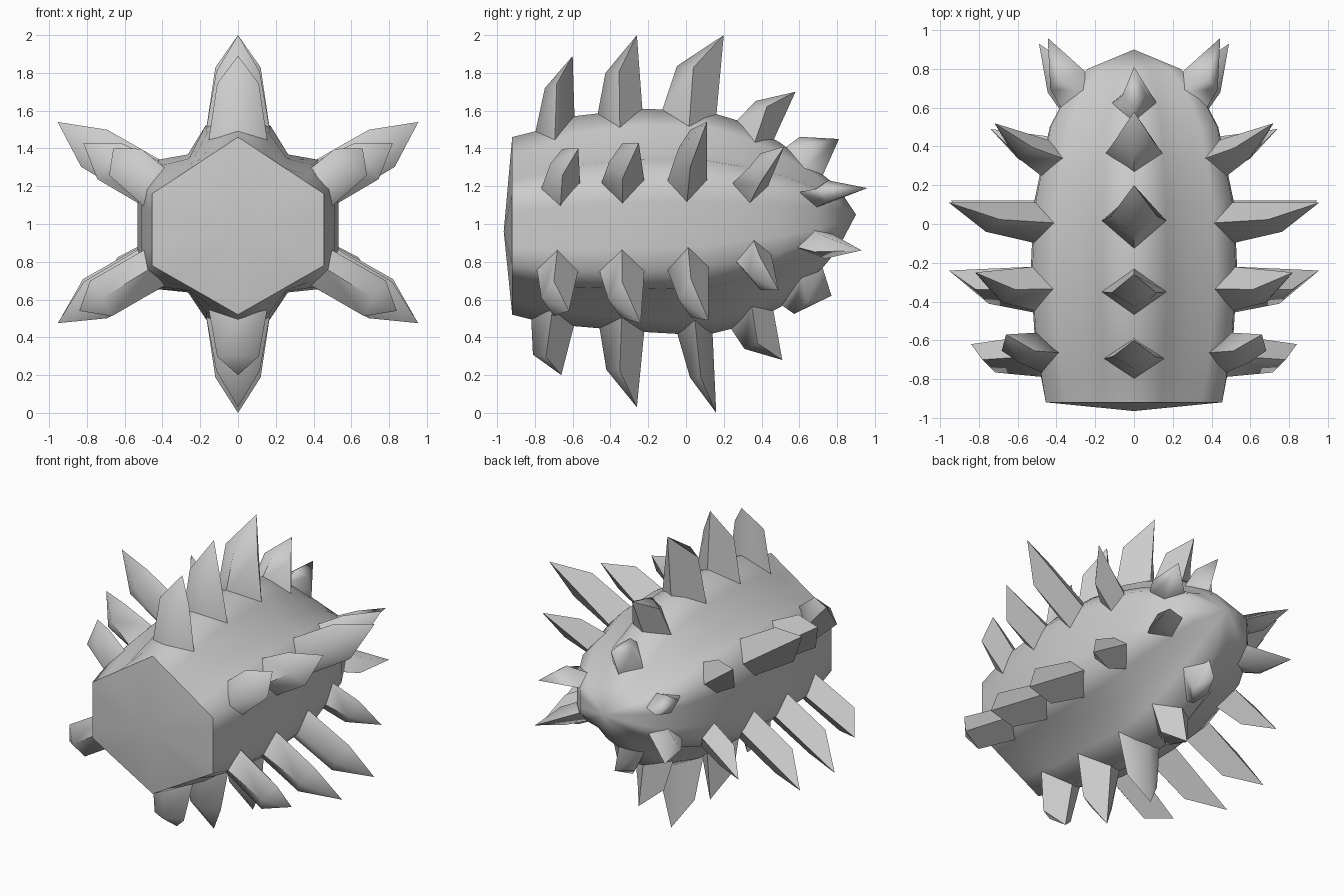
import bpy, math
from mathutils import Vector

if "Cube" in bpy.data.objects:
    bpy.data.objects.remove(bpy.data.objects["Cube"])

# Body stations: y, top z, bottom z, side half width, corner half height, centre z, lobe strength
STATIONS = [
    (-0.92, 1.46, 0.52, 0.455, 0.19, 0.97, 0.0),
    (-0.80, 1.49, 0.49, 0.475, 0.21, 0.97, 0.3),
    (-0.60, 1.57, 0.46, 0.505, 0.23, 0.98, 0.8),
    (-0.25, 1.61, 0.43, 0.525, 0.24, 0.99, 1.0),
    (0.10, 1.60, 0.41, 0.510, 0.23, 1.00, 1.0),
    (0.30, 1.54, 0.46, 0.470, 0.20, 1.01, 0.8),
    (0.50, 1.43, 0.56, 0.430, 0.17, 1.02, 0.6),
    (0.70, 1.28, 0.74, 0.330, 0.12, 1.03, 0.3),
    (0.80, 1.20, 0.86, 0.240, 0.08, 1.04, 0.0),
]
R = 24


def station(y):
    for a, b in zip(STATIONS, STATIONS[1:]):
        if y <= b[0]:
            t = (y - a[0]) / (b[0] - a[0])
            return [p + (q - p) * t for p, q in zip(a, b)]
    return STATIONS[-1]


# Cross-section: per ridge a crest, its flank, a valley and the next ridge's flank
def ring(y):
    y, zt, zb, x, h, c, d = station(y)
    crest = [Vector(p) for p in ((0, y, zt), (x, y, c + h), (x, y, c - h),
                                 (0, y, zb), (-x, y, c - h), (-x, y, c + h))]
    out = []
    for k in range(6):
        a, b = crest[k], crest[(k + 1) % 6]
        ts, push = (0.31, 0.55, 0.76), (0.03, -0.04, 0.03)
        if k in (1, 4):
            ts, push = (0.25, 0.5, 0.75), (0.008, 0.008, 0.008)
        elif k in (2, 5):
            ts = (0.24, 0.45, 0.69)
        out.append(a)
        for t, p in zip(ts, push):
            m = a.lerp(b, t)
            out.append(m + (m - Vector((0, y, c))).normalized() * p * d)
    return out


def make(name, verts, faces, angle, mirror=False):
    me = bpy.data.meshes.new(name)
    me.from_pydata(verts, [], faces)
    ob = bpy.data.objects.new(name, me)
    bpy.context.collection.objects.link(ob)
    bpy.ops.object.select_all(action='DESELECT')
    ob.select_set(True)
    bpy.context.view_layer.objects.active = ob
    bpy.ops.object.mode_set(mode='EDIT')
    bpy.ops.mesh.select_all(action='SELECT')
    bpy.ops.mesh.normals_make_consistent(inside=False)
    bpy.ops.object.mode_set(mode='OBJECT')
    bpy.ops.object.shade_smooth_by_angle(angle=math.radians(angle))
    if mirror:
        ob.modifiers.new("Mirror", 'MIRROR').use_mirror_merge = False
    return ob


# Six-ridged body with a shallow front cap and a blunt pointed back
verts = [v for s in STATIONS for v in ring(s[0])]
faces = []
n = len(STATIONS)
for k in range(R):
    j = (k + 1) % R
    for i in range(0, (n - 1) * R, R):
        faces.append((i + k, i + j, i + R + j, i + R + k))
    faces.append((n*R, j, k))
    faces.append((n*R + 1, (n-1)*R + k, (n-1)*R + j))
verts += [Vector((0, -0.965, 0.96)), Vector((0, 0.9, 1.05))]
make("body", verts, faces, 68)

WIDTH = [0.11, 0.115, 0.12, 0.10, 0.06]
SHOULDER = [0.72, 0.55, 0.55, 0.4, 0.25]


# One row of chisel-pointed spikes standing on a ridge, flank to flank
def spike_row(name, ridge, spikes, mirror):
    vs, fs = [], []
    r = ridge * 4
    for i, (yf, yb, tip) in enumerate(spikes):
        F, B, T = ring(yf)[r], ring(yb)[r], Vector(tip)
        mid = (F + B) / 2
        base = ring(mid.y)
        f1, f2 = base[r + 1], base[r - 1]
        side = Vector((0, 1, 0)).cross(T - mid).normalized()
        if side.dot(f1 - mid) < 0:
            side.negate()
        inward = (Vector((0, mid.y, station(mid.y)[5])) - mid).normalized() * 0.015
        S = F + (T - B) * SHOULDER[i] + Vector((0, 0.06, 0))
        M = S + (B - F) * 0.3
        o = len(vs)
        vs += [F + inward, f1 + inward, B + inward, f2 + inward,
               S, M + side*WIDTH[i], T, M - side*WIDTH[i]]
        for k in range(4):
            j = (k + 1) % 4
            fs.append((o + k, o + j, o + 4 + j, o + 4 + k))
        fs += [(o + 4, o + 5, o + 6), (o + 4, o + 6, o + 7),
               (o + 3, o + 2, o + 1, o)]
    make(name, vs, fs, 75, mirror)


spike_row("top_spikes", 0, [
    (-0.80, -0.59, (0, -0.60, 1.89)), (-0.47, -0.23, (0, -0.26, 2.0)),
    (-0.13, 0.16, (0, 0.20, 2.0)), (0.26, 0.46, (0, 0.58, 1.70)),
    (0.52, 0.72, (0, 0.81, 1.45))], False)
spike_row("bottom_spikes", 3, [
    (-0.82, -0.59, (0, -0.66, 0.20)), (-0.46, -0.22, (0, -0.26, 0.03)),
    (-0.05, 0.14, (0, 0.16, 0.0)), (0.23, 0.46, (0, 0.51, 0.28)),
    (0.50, 0.72, (0, 0.77, 0.62))], False)
spike_row("upper_side_spikes", 1, [
    (-0.77, -0.56, (0.66, -0.57, 1.40)), (-0.45, -0.22, (0.82, -0.25, 1.43)),
    (-0.10, 0.11, (0.955, 0.11, 1.54)), (0.24, 0.43, (0.72, 0.52, 1.41)),
    (0.59, 0.78, (0.445, 0.96, 1.19))], True)
spike_row("lower_side_spikes", 2, [
    (-0.79, -0.57, (0.84, -0.62, 0.54)), (-0.46, -0.22, (0.955, -0.24, 0.475)),
    (-0.10, 0.12, (0.945, 0.12, 0.49)), (0.26, 0.45, (0.74, 0.49, 0.65)),
    (0.58, 0.77, (0.49, 0.93, 0.86))], True)
